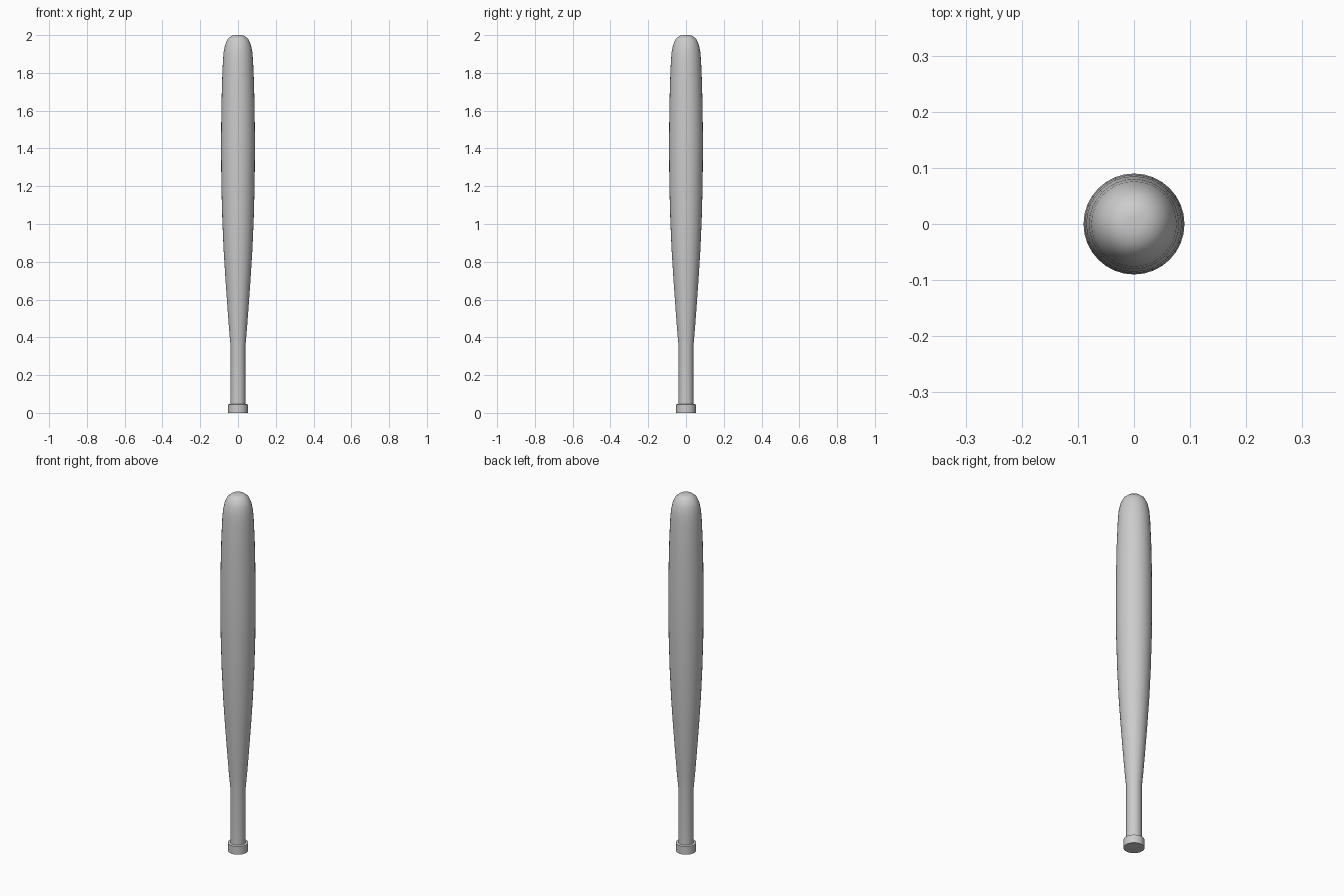
import bpy, bmesh, math

if "Cube" in bpy.data.objects:
    bpy.data.objects.remove(bpy.data.objects["Cube"])

SEGMENTS = 32


def lathe(name, profile, angle):
    """Revolve (radius, z) points around z; zero radius closes the ends."""
    bm = bmesh.new()
    verts = [bm.verts.new((r, 0, z)) for r, z in profile]
    edges = [bm.edges.new(pair) for pair in zip(verts, verts[1:])]
    bmesh.ops.spin(bm, geom=verts + edges, cent=(0, 0, 0), axis=(0, 0, 1),
                   angle=math.tau, steps=SEGMENTS, use_duplicate=False)
    bmesh.ops.remove_doubles(bm, verts=bm.verts, dist=1e-5)
    bmesh.ops.recalc_face_normals(bm, faces=bm.faces)
    mesh = bpy.data.meshes.new(name)
    bm.to_mesh(mesh)
    bm.free()
    obj = bpy.data.objects.new(name, mesh)
    bpy.context.collection.objects.link(obj)
    bpy.ops.object.select_all(action='DESELECT')
    obj.select_set(True)
    bpy.context.view_layer.objects.active = obj
    bpy.ops.object.shade_smooth_by_angle(angle=math.radians(angle))
    return obj


# Whole bat in one profile: flat knob, straight grip, tapering barrel, rounded tip
bat_profile = [
    (0, 0), (0.052, 0), (0.052, 0.045), (0.039, 0.047),
    (0.039, 0.35), (0.047, 0.44), (0.056, 0.56), (0.066, 0.70),
    (0.076, 0.86), (0.083, 1.02), (0.088, 1.20), (0.09, 1.42),
    (0.088, 1.60), (0.085, 1.74), (0.080, 1.86), (0.076, 1.91),
    (0.068, 1.95), (0.054, 1.98), (0.034, 1.996), (0.015, 2.0), (0, 2.0),
]
lathe("baseball_bat", bat_profile, 40)
